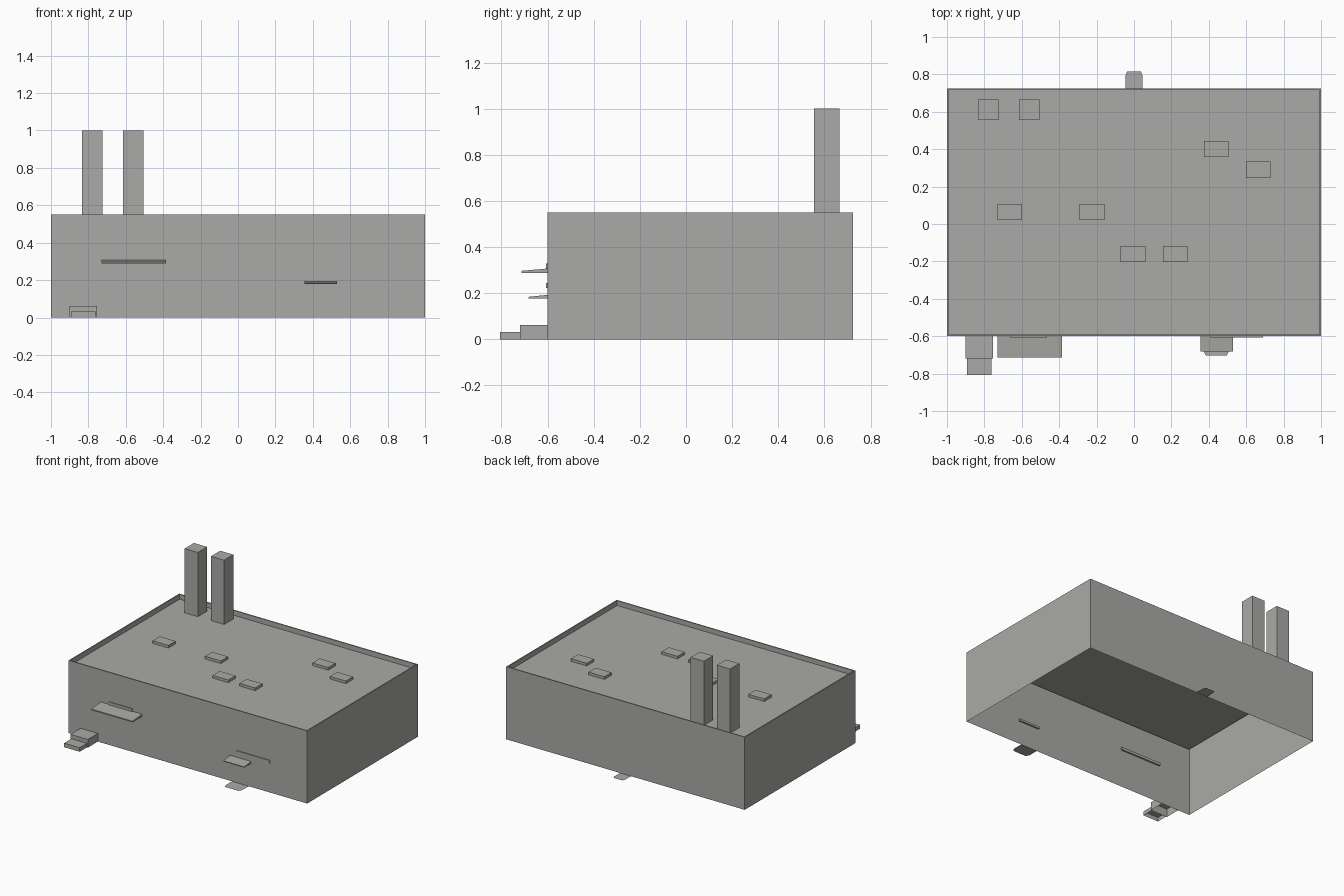
import bpy

cube = bpy.data.objects.get("Cube")
if cube:
    bpy.data.objects.remove(cube, do_unlink=True)

grey = bpy.data.materials.new("warm grey")
grey.use_nodes = True
colour = (0.40, 0.40, 0.385, 1)
grey.diffuse_color = colour
grey.node_tree.nodes["Principled BSDF"].inputs["Base Color"].default_value = colour


def make(name, verts, faces):
    mesh = bpy.data.meshes.new(name)
    mesh.from_pydata(verts, [], faces)
    mesh.materials.append(grey)
    obj = bpy.data.objects.new(name, mesh)
    bpy.context.collection.objects.link(obj)
    return obj


def ring(x0, x1, y0, y1, z):
    return [(x0, y0, z), (x1, y0, z), (x1, y1, z), (x0, y1, z)]


def loft(name, rings, bottom=False):
    """Join stacked four-sided rings and cap the last one."""
    verts = [v for r in rings for v in r]
    faces = [(4 * k + i, 4 * k + (i + 1) % 4, 4 * k + 4 + (i + 1) % 4, 4 * k + 4 + i)
             for k in range(len(rings) - 1) for i in range(4)]
    top = 4 * (len(rings) - 1)
    faces.append(tuple(range(top, top + 4)))
    if bottom:
        faces.append((3, 2, 1, 0))
    return make(name, verts, faces)


def block(name, x0, x1, y0, y1, z0, z1):
    return loft(name, [ring(x0, x1, y0, y1, z0), ring(x0, x1, y0, y1, z1)])


FRONT, BACK, TOP, ROOF, RIM = -0.6, 0.725, 0.55, 0.513, 0.009

# Building shell: outer walls, parapet rim and sunken roof, open underneath
outer = (-1, 1, FRONT, BACK)
inner = (-1 + RIM, 1 - RIM, FRONT + RIM, BACK - RIM)
loft("building_shell", [ring(*outer, 0), ring(*outer, TOP),
                        ring(*inner, TOP), ring(*inner, ROOF)])

# Chimneys
for side, x in (("right", -0.78), ("left", -0.56)):
    block("chimney_" + side, x - 0.055, x + 0.055, 0.555, 0.665, ROOF, 1.0)

# Low roof vents
vents = [(-0.665, 0.065), (-0.225, 0.065), (-0.005, -0.16),
         (0.22, -0.16), (0.44, 0.4), (0.665, 0.29)]
for n, (x, y) in enumerate(vents, 1):
    block(f"roof_vent_{n}", x - 0.066, x + 0.066, y - 0.043, y + 0.043, ROOF, ROOF + 0.02)


# Door canopies: flat below, sloping above, running through the wall
def canopy(name, x0, x1, tip, z, tip_z, wall_z):
    back = FRONT + 0.012
    top = [(x0, tip, tip_z), (x1, tip, tip_z), (x1, back, wall_z), (x0, back, wall_z)]
    loft(name, [ring(x0, x1, tip, back, z), top], bottom=True)


canopy("wide_canopy", -0.73, -0.385, -0.713, 0.288, 0.297, 0.308)
canopy("narrow_canopy", 0.355, 0.53, -0.683, 0.178, 0.184, 0.194)

# Thin wall plates above the canopies
for name, x0, x1, z0, z1 in (("wide_canopy_plate", -0.66, -0.465, 0.305, 0.328),
                             ("narrow_canopy_plate", 0.41, 0.69, 0.222, 0.245)):
    block(name, x0, x1, FRONT - 0.006, FRONT, z0, z1)

# Entrance steps
block("upper_step", -0.9, -0.755, -0.72, FRONT, 0, 0.062)
block("lower_step", -0.892, -0.762, -0.807, -0.72, 0, 0.031)


# Flat ground thresholds with clipped outer corners
def threshold(name, x, half, wall, reach):
    bend = wall + reach * 0.75
    end = wall + reach
    verts = [(x - half, wall, 0), (x + half, wall, 0), (x + half, bend, 0),
             (x + half * 0.8, end, 0), (x - half * 0.8, end, 0), (x - half, bend, 0)]
    order = range(6) if reach > 0 else range(5, -1, -1)
    make(name, verts, [tuple(order)])


threshold("back_threshold", 0, 0.046, BACK, 0.09)
threshold("front_threshold", 0.44, 0.07, FRONT, -0.102)
